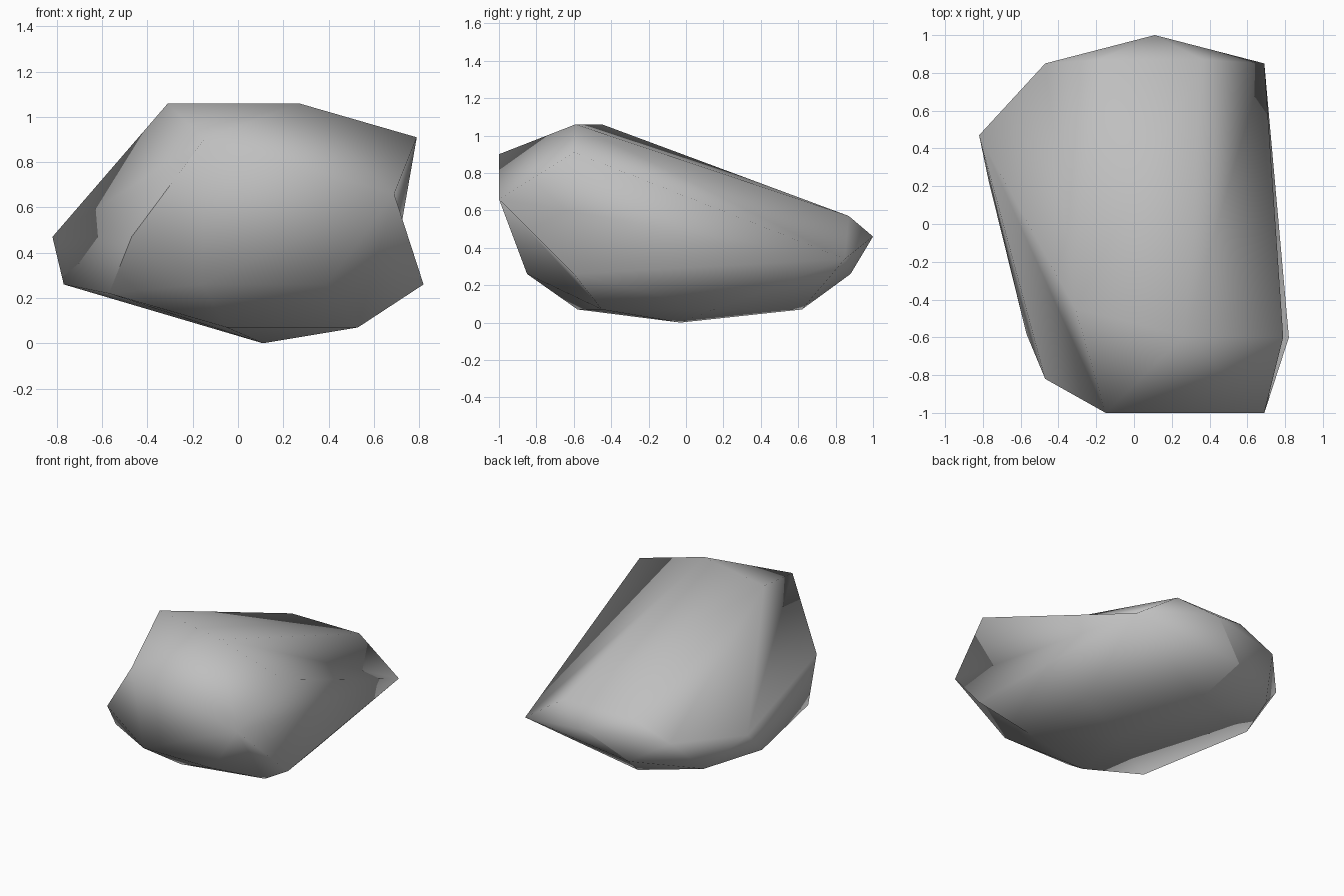
import bpy
import bmesh

cube = bpy.data.objects.get("Cube")
if cube:
    bpy.data.objects.remove(cube, do_unlink=True)

# Stone colour
stone = bpy.data.materials.new("stone grey")
stone.use_nodes = True
grey = (0.52, 0.52, 0.52, 1)
stone.diffuse_color = grey
stone.node_tree.nodes["Principled BSDF"].inputs["Base Color"].default_value = grey

# Corners of the boulder
points = {
    # crown and brow
    "crest": (.27, -.59, 1.06), "crown": (-.31, -.45, 1.06),
    "horn": (.79, -.6, .91), "front_tip": (-.15, -1, .9),
    "front_corner": (.69, -1, .66),
    # back ridge and girdle
    "ridge": (.36, .87, .57), "ridge_end": (-.18, .87, .57),
    "cheek": (-.47, -.82, .47), "elbow": (-.82, .47, .47),
    "back_edge": (-.47, .85, .46), "back_tip": (.11, 1, .46),
    "back_corner": (.69, .85, .34),
    # lower rim
    "chin": (-.16, -.85, .26), "chin_side": (.39, -.85, .26),
    "hip": (.82, -.6, .26), "flank": (-.77, .23, .26),
    "jaw": (-.57, -.58, .22), "heel": (-.59, .64, .23),
    "back_rim": (-.16, .88, .26),
    # underside
    "sole_front": (-.05, -.58, .07), "sole_side": (.53, -.45, .07),
    "sole_mid": (.53, .15, .07), "sole_back": (-.05, .62, .07),
    "base": (.11, -.03, 0),
}

# Skin the corners with a faceted shell
bm = bmesh.new()
corner = {name: bm.verts.new(point) for name, point in points.items()}
bmesh.ops.convex_hull(bm, input=bm.verts)
bmesh.ops.triangulate(bm, faces=bm.faces)

# Turn edges inward to form the dents
dents = [("horn", "hip"), ("horn", "ridge"), ("horn", "front_tip"),
         ("crown", "cheek"), ("hip", "chin_side"), ("base", "heel")]
for start, end in dents:
    edge = bm.edges.get((corner[start], corner[end]))
    if edge:
        bmesh.utils.edge_rotate(edge, True)

loose = [v for v in bm.verts if not v.link_faces]
bmesh.ops.delete(bm, geom=loose, context="VERTS")
bmesh.ops.recalc_face_normals(bm, faces=bm.faces)
for face in bm.faces:
    face.smooth = True

# Keep one crisp break running down the right side and under the stone
crease = ["front_tip", "cheek", "jaw", "sole_back", "back_rim", "back_tip"]
for start, end in zip(crease, crease[1:]):
    edge = bm.edges.get((corner[start], corner[end]))
    if edge:
        edge.smooth = False

mesh = bpy.data.meshes.new("boulder")
bm.to_mesh(mesh)
bm.free()
mesh.materials.append(stone)
boulder = bpy.data.objects.new("boulder", mesh)
bpy.context.collection.objects.link(boulder)
